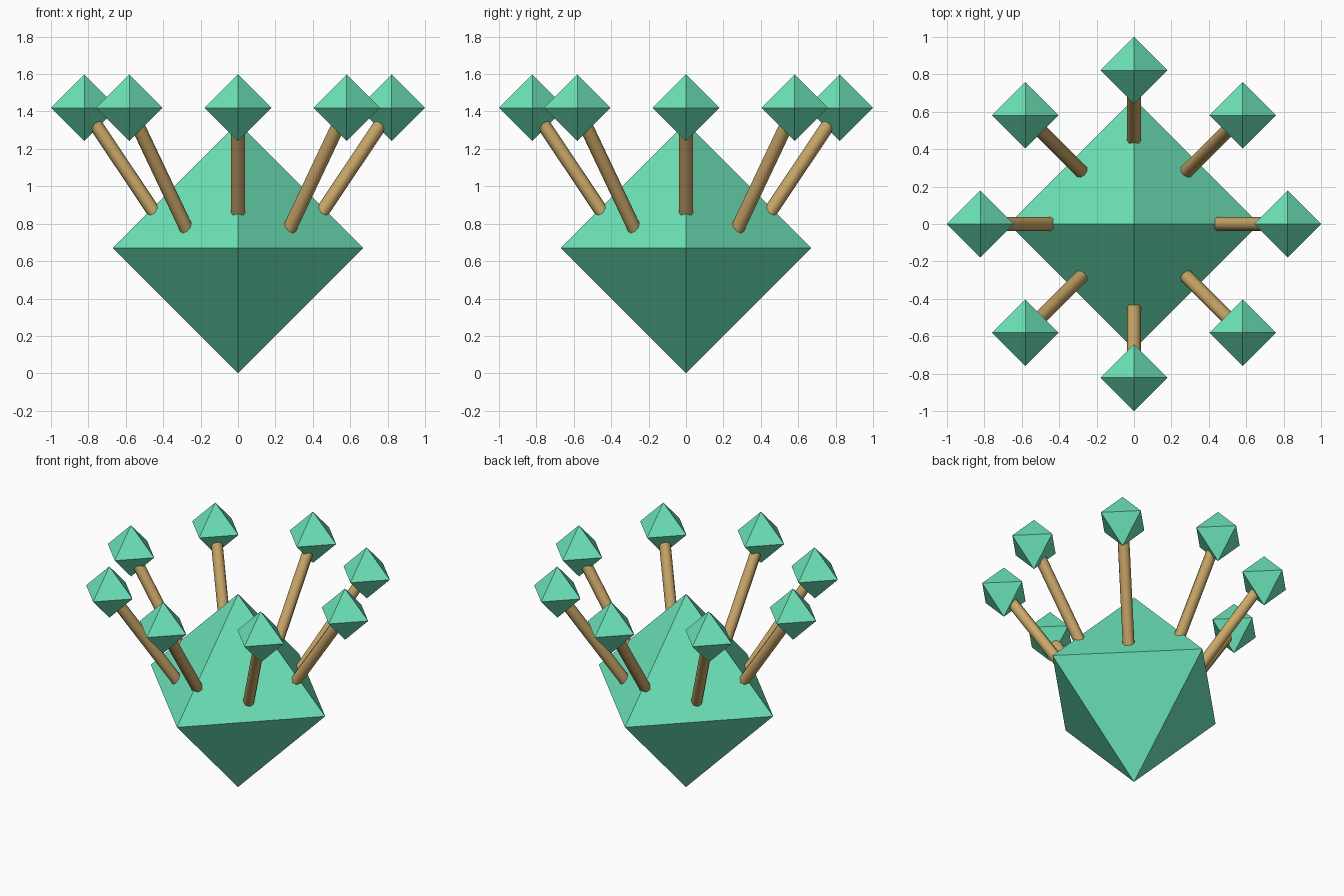
import bpy, math
from mathutils import Vector

if "Cube" in bpy.data.objects:
    bpy.data.objects.remove(bpy.data.objects["Cube"])


def material(name, color):
    m = bpy.data.materials.new(name)
    m.diffuse_color = color
    m.use_nodes = True
    m.node_tree.nodes["Principled BSDF"].inputs["Base Color"].default_value = m.diffuse_color
    return m


green = material("green", (0.15, 0.78, 0.48, 1))
tan = material("tan", (0.60, 0.39, 0.14, 1))


def octahedron(name, center, radius):
    # two four-sided cones sharing a square, corners on the axes
    verts = [(radius, 0, 0), (0, radius, 0), (-radius, 0, 0), (0, -radius, 0),
             (0, 0, radius), (0, 0, -radius)]
    faces = []
    for i in range(4):
        j = (i + 1) % 4
        faces += [(i, j, 4), (j, i, 5)]
    mesh = bpy.data.meshes.new(name)
    mesh.from_pydata(verts, [], faces)
    mesh.materials.append(green)
    obj = bpy.data.objects.new(name, mesh)
    obj.location = center
    bpy.context.collection.objects.link(obj)


def rod(name, start, end, radius):
    axis = end - start
    bpy.ops.mesh.primitive_cylinder_add(vertices=8, radius=radius, depth=axis.length,
                                        location=(start + end) / 2)
    obj = bpy.context.object
    obj.name = name
    obj.rotation_euler = axis.to_track_quat('Z', 'Y').to_euler()
    obj.data.materials.append(tan)
    bpy.ops.object.shade_smooth_by_angle(angle=math.radians(60))


# Large body
octahedron("body", (0, 0, 0.67), 0.67)

# Ring of eight stalks, each with a gem at its tip
for k in range(8):
    a = k * math.pi / 4
    out = Vector((math.cos(a), math.sin(a), 0))
    tip = out * 0.822 + Vector((0, 0, 1.42))
    root = out * 0.33 + Vector((0, 0, 0.685))
    rod(f"stalk_{k + 1}", root, tip, 0.037)
    octahedron(f"stalk_gem_{k + 1}", tip, 0.178)
